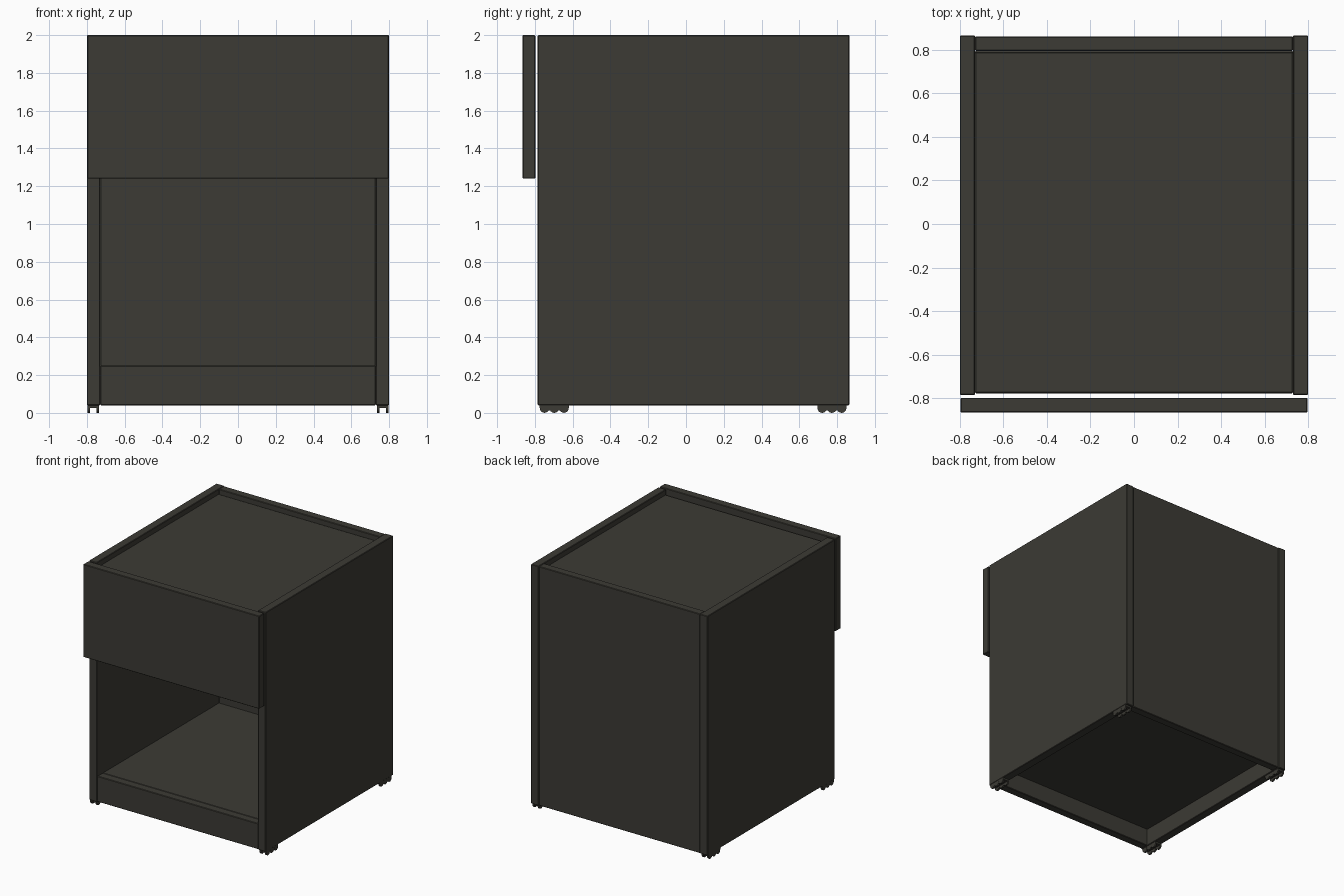
import bpy, math

if "Cube" in bpy.data.objects:
    bpy.data.objects.remove(bpy.data.objects["Cube"])

wood = bpy.data.materials.new("dark_charcoal")
wood.diffuse_color = (0.045, 0.043, 0.035, 1)
wood.use_nodes = True
wood.node_tree.nodes["Principled BSDF"].inputs["Base Color"].default_value = wood.diffuse_color


def box(name, x, y, z, bevel=0.004):
    """Panel given by its (min, max) range on each axis, with a fine edge bevel."""
    bpy.ops.mesh.primitive_cube_add(size=1)
    o = bpy.context.object
    o.name = name
    o.location = [(a + b) / 2 for a, b in (x, y, z)]
    o.scale = [b - a for a, b in (x, y, z)]
    bpy.ops.object.transform_apply(location=True, rotation=False, scale=True)
    o.data.materials.append(wood)
    if bevel:
        m = o.modifiers.new("edge", 'BEVEL')
        m.width, m.segments = bevel, 1
    return o


def disc(name, loc, radius, width):
    """Small glide disc with its axis along x."""
    bpy.ops.mesh.primitive_cylinder_add(vertices=16, radius=radius, depth=width,
                                        location=loc, rotation=(0, math.pi / 2, 0))
    o = bpy.context.object
    o.name = name
    o.data.materials.append(wood)
    bpy.ops.object.shade_smooth_by_angle()


# Cabinet body
IN = 0.73
for side, s in (("left", -1), ("right", 1)):
    box(side + "_side_panel", sorted((s * IN, s * 0.8)), (-0.785, 0.865), (0.04, 2.0))
box("back_panel", (-IN, IN), (0.795, 0.861), (0.04, 1.998))
box("top_panel", (-IN, IN), (-0.775, 0.79), (1.89, 1.96))
box("bottom_shelf", (-IN, IN), (-0.71, 0.795), (0.18, 0.25))
box("front_plinth", (-IN, IN), (-0.778, -0.711), (0.04, 0.25))

# Drawer front, standing slightly proud of the body
box("drawer_front", (-0.797, 0.797), (-0.865, -0.798), (1.24, 2.0))

# Feet: a plate with two rails, each carrying three rounded glides
for sx, side in ((-1, "left"), (1, "right")):
    for y0, end in ((-0.775, "front"), (0.695, "back")):
        name = f"{end}_{side}_foot"
        cx = sx * 0.767
        box(name + "_plate", (cx - 0.03, cx + 0.03), (y0, y0 + 0.155), (0.026, 0.042), 0)
        for k in (-1, 1):
            rx = cx + k * 0.024
            box(name + "_rail", (rx - 0.006, rx + 0.006),
                (y0 + 0.005, y0 + 0.15), (0.012, 0.03), 0)
            for i in range(3):
                disc(name + "_glide", (rx, y0 + 0.026 + i * 0.0515, 0.025), 0.025, 0.013)
